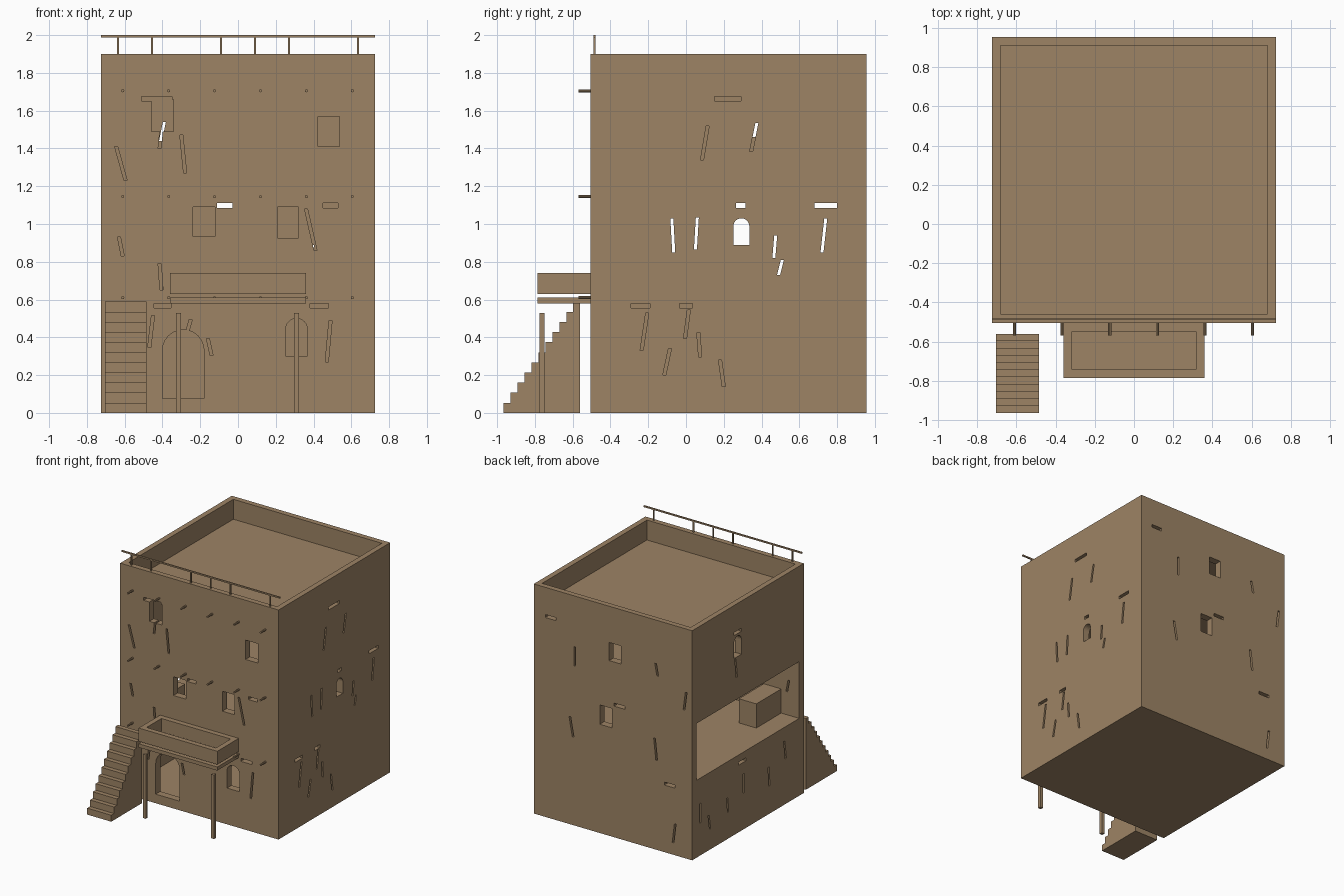
import bpy
import bmesh
from mathutils import Vector
from math import cos, sin, pi

default_cube = bpy.data.objects.get("Cube")
if default_cube:
    bpy.data.objects.remove(default_cube, do_unlink=True)

# One plain clay colour
clay = bpy.data.materials.new("mud_brick")
clay.use_nodes = True
clay.diffuse_color = (0.34, 0.23, 0.13, 1)
shader = next(n for n in clay.node_tree.nodes if n.type == 'BSDF_PRINCIPLED')
shader.inputs["Base Color"].default_value = clay.diffuse_color
shader.inputs["Roughness"].default_value = 0.9

LEFT, RIGHT = 0.725, -0.725
FRONT, BACK = -0.505, 0.955
THICK = 0.06


def finish(name, bm):
    bmesh.ops.recalc_face_normals(bm, faces=bm.faces)
    mesh = bpy.data.meshes.new(name)
    bm.to_mesh(mesh)
    bm.free()
    mesh.materials.append(clay)
    obj = bpy.data.objects.new(name, mesh)
    bpy.context.scene.collection.objects.link(obj)
    return obj


def prism(bm, outline, offset):
    """Closed solid made by pushing a flat outline along an offset."""
    offset = Vector(offset)
    near = [bm.verts.new(p) for p in outline]
    far = [bm.verts.new(Vector(p) + offset) for p in outline]
    bm.faces.new(near)
    bm.faces.new(far[::-1])
    for i in range(len(near)):
        j = (i + 1) % len(near)
        bm.faces.new((near[j], near[i], far[i], far[j]))


def add_box(bm, x, y, z):
    base = [(x[0], y[0], z[0]), (x[1], y[0], z[0]),
            (x[1], y[1], z[0]), (x[0], y[1], z[0])]
    prism(bm, base, (0, 0, z[1] - z[0]))


def box(name, x, y, z):
    bm = bmesh.new()
    add_box(bm, x, y, z)
    return finish(name, bm)


def ring(name, x, y, z, thick):
    """Four walls around an open middle, mitred into one mesh."""
    bm = bmesh.new()

    def loop(inset, height):
        left, right = x[0] + inset, x[1] - inset
        front, back = y[0] + inset, y[1] - inset
        return [bm.verts.new((a, b, height)) for a, b in
                ((left, front), (right, front), (right, back), (left, back))]

    loops = [loop(0, z[0]), loop(0, z[1]), loop(thick, z[1]), loop(thick, z[0])]
    for k in range(4):
        lower, upper = loops[k], loops[(k + 1) % 4]
        for i in range(4):
            j = (i + 1) % 4
            bm.faces.new((lower[i], lower[j], upper[j], upper[i]))
    return finish(name, bm)


# Openings: each is drawn on a wall as (along, height) and pushed through it
cutters = bmesh.new()


def cut(side, outline):
    depth = 0.2
    if side in ("front", "back"):
        wall = FRONT if side == "front" else BACK
        prism(cutters, [(u, wall - depth / 2, z) for u, z in outline], (0, depth, 0))
    else:
        wall = LEFT if side == "left" else RIGHT
        prism(cutters, [(wall - depth / 2, u, z) for u, z in outline], (depth, 0, 0))


def window(side, u, bottom, width, height, arched=False):
    half = width / 2
    outline = [(u - half, bottom), (u + half, bottom)]
    if arched:
        spring = bottom + height - half
        steps = 12
        outline += [(u + half * cos(pi * i / steps), spring + half * sin(pi * i / steps))
                    for i in range(steps + 1)]
    else:
        outline += [(u + half, bottom + height), (u - half, bottom + height)]
    cut(side, outline)


def crack(side, u, z, lean, height):
    """Narrow slanted slit centred at (u, z)."""
    w = 0.008
    a, b = lean / 2, height / 2
    cut(side, [(u - a - w, z - b), (u - a + w, z - b),
               (u + a + w, z + b), (u + a - w, z + b)])


def slot(side, u, top, width):
    """Chipped horizontal gap just below a floor slab."""
    window(side, u, top - 0.025, width, 0.035)


window("front", -0.29, 0.075, 0.22, 0.365, arched=True)
window("front", 0.31, 0.3, 0.115, 0.2, arched=True)
window("front", -0.18, 0.935, 0.115, 0.155)
window("front", 0.265, 0.925, 0.11, 0.165)
window("front", -0.4, 1.49, 0.115, 0.17)
window("front", 0.48, 1.41, 0.115, 0.16)
window("left", 0.293, 0.89, 0.085, 0.14, arched=True)
window("right", 0.36, 1.46, 0.1, 0.17, arched=True)
window("back", -0.02, 1.45, 0.11, 0.15)
window("back", 0.065, 0.9, 0.11, 0.16)

CRACKS = {
    "front": [(-.62, 1.32, -.05, .18), (-.29, 1.37, -.02, .2), (-.41, 1.45, .01, .1),
              (.385, .97, -.05, .22), (-.62, .88, -.02, .1), (-.41, .72, -.01, .14),
              (-.46, .43, .02, .17), (-.26, .46, .02, .07), (-.15, .35, -.02, .09),
              (.48, .38, .02, .22)],
    "left": [(.1, 1.43, .03, .18), (.36, 1.46, .03, .15), (-.07, .94, -.01, .18),
             (.055, .95, .01, .17), (.47, .88, .01, .12), (.5, .77, .02, .08),
             (.73, .94, .02, .18), (-.22, .43, .03, .2), (.005, .47, .02, .15),
             (.07, .36, -.01, .13), (-.1, .27, .03, .14), (.19, .21, -.02, .14)],
    "back": [(.35, 1.4, 0, .16), (-.4, 1.49, .02, .1), (-.66, 1.3, -.02, .15),
             (.38, .81, .03, .16), (-.39, .83, .02, .18), (-.56, .18, -.02, .16)],
    "right": [(.38, 1.37, .02, .16), (.85, .35, 0, .16), (.73, .23, .02, .12),
              (.49, .28, .01, .12), (.28, .38, 0, .16), (-.05, .31, .01, .16),
              (-.26, .45, .02, .15)],
}
for side, marks in CRACKS.items():
    for mark in marks:
        crack(side, *mark)

GROUND_TOP, MIDDLE_TOP, UPPER_TOP = 0.58, 1.11, 1.675
SLOTS = {
    "front": [(-.43, UPPER_TOP, .16), (-.07, MIDDLE_TOP, .08), (.49, MIDDLE_TOP, .08),
              (-.4, GROUND_TOP, .09), (.43, GROUND_TOP, .1)],
    "left": [(.22, UPPER_TOP, .14), (.29, MIDDLE_TOP, .05), (.74, MIDDLE_TOP, .12),
             (-.24, GROUND_TOP, .1), (0, GROUND_TOP, .07)],
    "back": [(.57, UPPER_TOP, .1), (-.06, MIDDLE_TOP, .1), (-.52, GROUND_TOP, .1)],
    "right": [(.36, UPPER_TOP, .1), (.3, GROUND_TOP, .1)],
}
for side, gaps in SLOTS.items():
    for gap in gaps:
        slot(side, *gap)

# The middle storey is open along its right side
add_box(cutters, (RIGHT - 0.1, RIGHT + THICK + 0.01),
        (FRONT + THICK, BACK - THICK), (0.63, MIDDLE_TOP + 0.01))
cutter = finish("opening_cutter", cutters)
cutter.hide_render = True

# Storey walls
SPAN_X, SPAN_Y = (RIGHT, LEFT), (FRONT, BACK)
storeys = {"ground_walls": (0.06, GROUND_TOP),
           "middle_walls": (0.64, MIDDLE_TOP),
           "upper_walls": (1.175, UPPER_TOP)}
for name, heights in storeys.items():
    walls = ring(name, SPAN_X, SPAN_Y, heights, THICK)
    boolean = walls.modifiers.new("openings", 'BOOLEAN')
    boolean.operation = 'DIFFERENCE'
    boolean.solver = 'EXACT'
    boolean.use_self = True
    boolean.object = cutter
    bpy.context.view_layer.update()
    graph = bpy.context.evaluated_depsgraph_get()
    carved = bpy.data.meshes.new_from_object(walls.evaluated_get(graph))
    walls.modifiers.clear()
    walls.data = carved
bpy.data.objects.remove(cutter, do_unlink=True)

# Floor slabs and roof parapet
box("base_slab", SPAN_X, SPAN_Y, (0, 0.06))
box("middle_floor", SPAN_X, SPAN_Y, (GROUND_TOP, 0.64))
box("upper_floor", SPAN_X, SPAN_Y, (MIDDLE_TOP, 1.175))
box("roof_slab", SPAN_X, SPAN_Y, (UPPER_TOP, 1.735))
ring("roof_parapet", SPAN_X, SPAN_Y, (1.735, 1.9), 0.045)
box("inner_block", (-0.56, -0.4), (-0.445, -0.12), (0.64, 0.84))

# Balcony on two posts
box("balcony_floor", (-0.36, 0.36), (-0.785, FRONT), (0.58, 0.61))
ring("balcony_parapet", (-0.36, 0.36), (-0.785, FRONT), (0.63, 0.74), 0.043)
for label, x in (("right", -0.315), ("left", 0.31)):
    box("balcony_post_" + label, (x - 0.013, x + 0.013), (-0.775, -0.749), (0, 0.53))

# Roof beam ends sticking out of the front
bm = bmesh.new()
for z in (0.61, 1.145, 1.705):
    for i in range(6):
        x = -0.61 + i * 0.243
        prism(bm, [(x + 0.008 * cos(pi * k / 4), -0.57, z + 0.008 * sin(pi * k / 4))
                   for k in range(8)], (0, 0.1, 0))
finish("beam_ends", bm)

# Outside staircase as one stepped profile
steps, rise, tread = 11, 0.0535, 0.0368
profile = [(-0.965, 0)]
for i in range(steps):
    y = -0.965 + i * tread
    profile += [(y, (i + 1) * rise), (y + tread, (i + 1) * rise)]
profile.append((profile[-1][0], 0))
bm = bmesh.new()
prism(bm, [(-0.705, y, z) for y, z in profile], (0.22, 0, 0))
finish("staircase", bm)

# Roof railing along the front
box("railing_bar", SPAN_X, (-0.49, -0.48), (1.988, 2))
for i, x in enumerate((-0.635, -0.455, -0.09, 0.09, 0.27, 0.635)):
    box(f"railing_post_{i + 1}", (x - 0.005, x + 0.005), (-0.49, -0.48), (1.9, 1.988))
